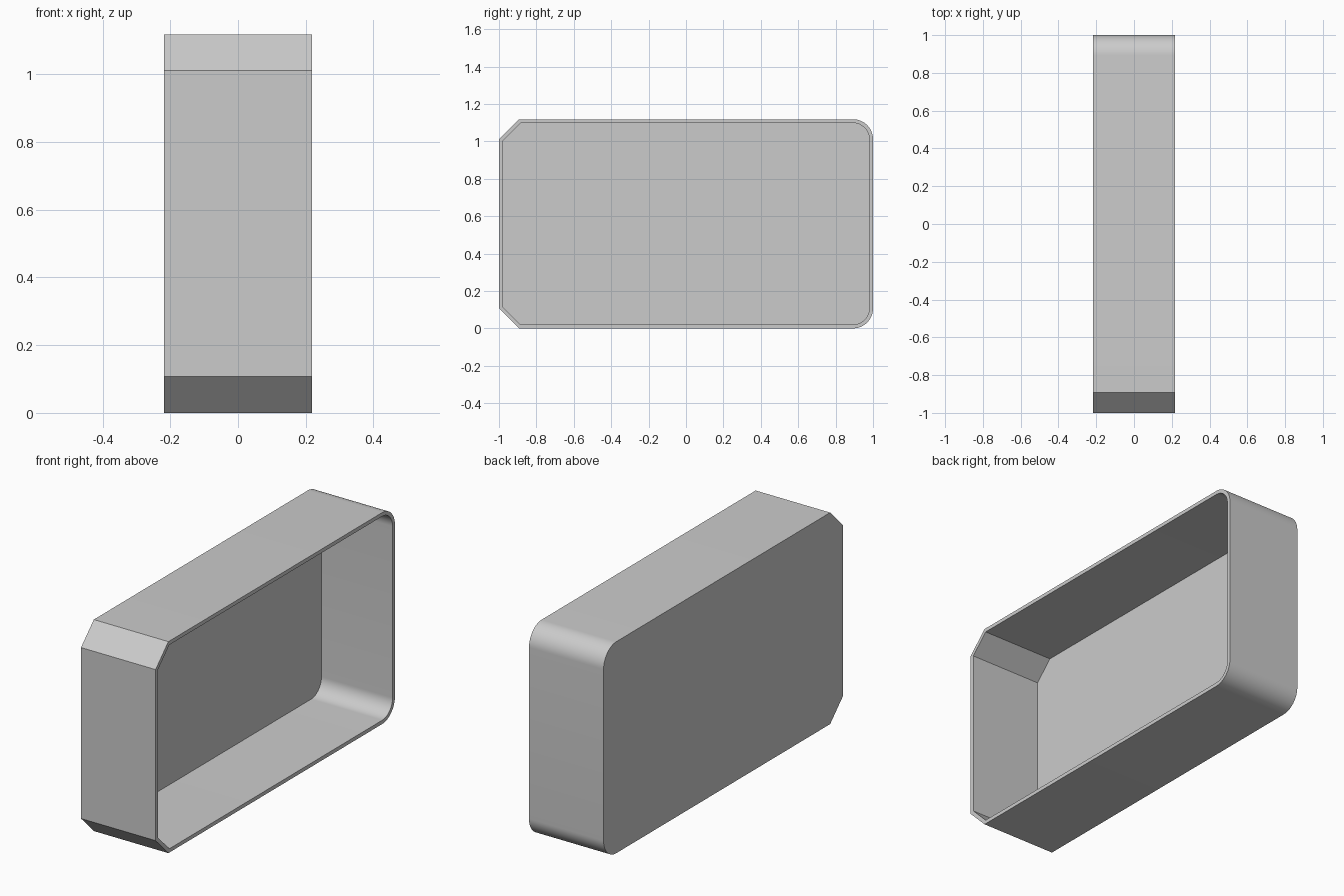
import bpy, bmesh, math

cube = bpy.data.objects.get("Cube")
if cube:
    bpy.data.objects.remove(cube, do_unlink=True)

HALF_WIDTH, HEIGHT, CORNER, WALL = 0.218, 1.118, 0.107, 0.02
ARC_STEPS = 16

grey = bpy.data.materials.new("plain grey")
grey.use_nodes = True
colour = (0.6, 0.6, 0.6, 1)
grey.diffuse_color = colour
grey.node_tree.nodes["Principled BSDF"].inputs["Base Color"].default_value = colour


def outline(inset):
    """Side profile (y, z): chamfered front corners, rounded back corners."""
    front, back = -1 + inset, 1 - CORNER
    low, top = inset, HEIGHT - inset
    cut = CORNER - inset * (2 - math.sqrt(2))  # keeps the wall even at the chamfer
    radius = CORNER - inset
    points = [(front, top - cut), (front, low + cut), (front + cut, low)]
    for centre_z, start in ((CORNER, -math.pi / 2), (HEIGHT - CORNER, 0)):
        for i in range(ARC_STEPS + 1):
            a = start + math.pi / 2 * i / ARC_STEPS
            points.append((back + radius * math.cos(a), centre_z + radius * math.sin(a)))
    points.append((front + cut, top))
    return points


bm = bmesh.new()


def ring(x, inset):
    return [bm.verts.new((x, y, z)) for y, z in outline(inset)]


def bridge(a, b):
    n = len(a)
    for i in range(n):
        j = (i + 1) % n
        bm.faces.new((a[i], a[j], b[j], b[i]))


# Closed outer panel, outer walls, open rim, inner walls, inner panel
rings = [ring(-HALF_WIDTH, 0), ring(HALF_WIDTH, 0),
         ring(HALF_WIDTH, WALL), ring(-HALF_WIDTH + WALL, WALL)]
bm.faces.new(rings[0])
for a, b in zip(rings, rings[1:]):
    bridge(a, b)
bm.faces.new(rings[-1])
bmesh.ops.recalc_face_normals(bm, faces=bm.faces)

mesh = bpy.data.meshes.new("open_case")
bm.to_mesh(mesh)
bm.free()
mesh.materials.append(grey)
case = bpy.data.objects.new("open_case", mesh)
bpy.context.collection.objects.link(case)

# Smooth rounded corners, crisp chamfers and rim
bpy.ops.object.select_all(action='DESELECT')
case.select_set(True)
bpy.context.view_layer.objects.active = case
bpy.ops.object.shade_smooth_by_angle(angle=math.radians(30))
